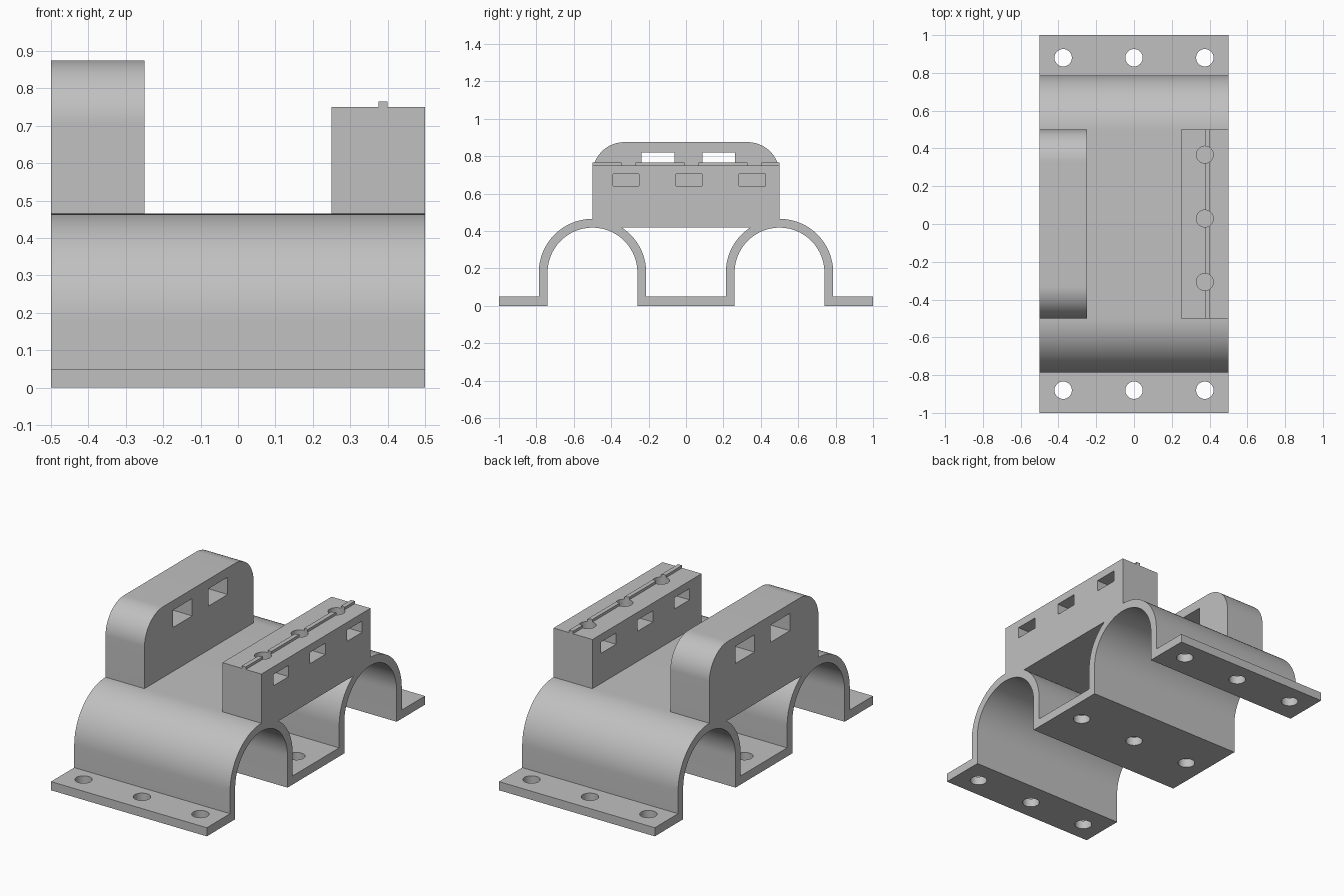
import bpy, bmesh, math

cube = bpy.data.objects.get("Cube")
if cube:
    bpy.data.objects.remove(cube, do_unlink=True)

grey = bpy.data.materials.new("plain grey")
grey.use_nodes = True
colour = (0.53, 0.53, 0.53, 1)
grey.diffuse_color = colour
grey.node_tree.nodes["Principled BSDF"].inputs["Base Color"].default_value = colour


def finish(name, bm):
    bmesh.ops.recalc_face_normals(bm, faces=bm.faces)
    mesh = bpy.data.meshes.new(name)
    bm.to_mesh(mesh)
    bm.free()
    mesh.materials.append(grey)
    obj = bpy.data.objects.new(name, mesh)
    bpy.context.collection.objects.link(obj)
    return obj


def prism(name, profile, x0, x1):
    """Extrude a (y, z) outline along x."""
    bm = bmesh.new()
    face = bm.faces.new([bm.verts.new((x0, y, z)) for y, z in profile])
    moved = bmesh.ops.extrude_face_region(bm, geom=[face])["geom"]
    bmesh.ops.translate(bm, vec=(x1 - x0, 0, 0),
                        verts=[v for v in moved if isinstance(v, bmesh.types.BMVert)])
    return finish(name, bm)


def box(name, x0, x1, y0, y1, z0, z1):
    return prism(name, [(y0, z0), (y1, z0), (y1, z1), (y0, z1)], x0, x1)


def cylinder(name, x, y, z0, z1, radius):
    bm = bmesh.new()
    bmesh.ops.create_cone(bm, cap_ends=True, segments=32, radius1=radius,
                          radius2=radius, depth=z1 - z0)
    bmesh.ops.translate(bm, vec=(x, y, (z0 + z1) / 2), verts=bm.verts)
    return finish(name, bm)


def activate(obj):
    bpy.ops.object.select_all(action="DESELECT")
    obj.select_set(True)
    bpy.context.view_layer.objects.active = obj


def combine(obj, others, operation="DIFFERENCE"):
    activate(obj)
    for other in others:
        mod = obj.modifiers.new("cut", "BOOLEAN")
        mod.operation = operation
        mod.solver = "EXACT"
        mod.object = other
        bpy.ops.object.modifier_apply(modifier=mod.name)
        bpy.data.objects.remove(other, do_unlink=True)


def arc(cy, cz, r, start, end, steps=24):
    angles = [math.radians(start + (end - start) * i / steps) for i in range(steps + 1)]
    return [(cy + r * math.cos(a), cz + r * math.sin(a)) for a in angles]


def mirrored(half):
    return half + [(-y, z) for y, z in reversed(half)]


# Saddle: two arches joined by a top plate, with a foot plate and outer flanges
ARCH_Y, ARCH_Z, OUTER, INNER = 0.5, 0.178, 0.287, 0.24
THICK, TOP = 0.05, 0.465
outline = [(-1, 0), (-1, THICK), (-ARCH_Y - OUTER, THICK)]
outline += arc(-ARCH_Y, ARCH_Z, OUTER, 180, 90)
underside = [(ARCH_Y - INNER, 0)] + arc(ARCH_Y, ARCH_Z, INNER, 180, 0, 48) + [(ARCH_Y + INNER, 0)]
profile = mirrored(outline)
profile += list(reversed(underside)) + [(-y, z) for y, z in underside]
saddle = prism("double_arch_saddle", profile, -0.5, 0.5)

# Tunnel between the arches
ceiling = ARCH_Z + INNER
reach = math.degrees(math.asin(INNER / OUTER))
tunnel = [(-ARCH_Y + OUTER, THICK)] + arc(-ARCH_Y, ARCH_Z, OUTER, 0, reach)
cutters = [prism("tunnel_cutter", mirrored(tunnel), -0.6, 0.6)]

# Bolt holes in the flanges and foot plate
for x in (-0.375, 0, 0.375):
    for y in (-0.88, 0, 0.88):
        cutters.append(cylinder("bolt_cutter", x, y, -0.1, 0.1, 0.046))
combine(saddle, cutters)

# Tall rounded block with two slots
half = [(-0.5, TOP)] + arc(-0.33, 0.705, 0.17, 180, 90)
tall = prism("tall_rounded_block", mirrored(half), -0.5, -0.25)
combine(tall, [box("slot_cutter", -0.6, -0.1, y - 0.0875, y + 0.0875, 0.72, 0.82)
               for y in (-0.15, 0.175)])

# Short block with a thin top rib, three slots and three pin holes into them
short = box("short_block", 0.25, 0.5, -0.5, 0.5, TOP, 0.75)
combine(short, [box("rib", 0.375, 0.4, -0.5, 0.5, 0.74, 0.765)], "UNION")
cutters = []
for y in (-0.32, 0.016, 0.354):
    cutters.append(box("slot_cutter", 0.1, 0.6, y - 0.07, y + 0.07, 0.64, 0.705))
    cutters.append(cylinder("pin_cutter", 0.375, y + 0.013, 0.67, 0.8, 0.045))
combine(short, cutters)

# Smooth the curves, keep the corners crisp
for obj in (saddle, tall, short):
    activate(obj)
    bpy.ops.object.shade_smooth_by_angle(angle=math.radians(30))
